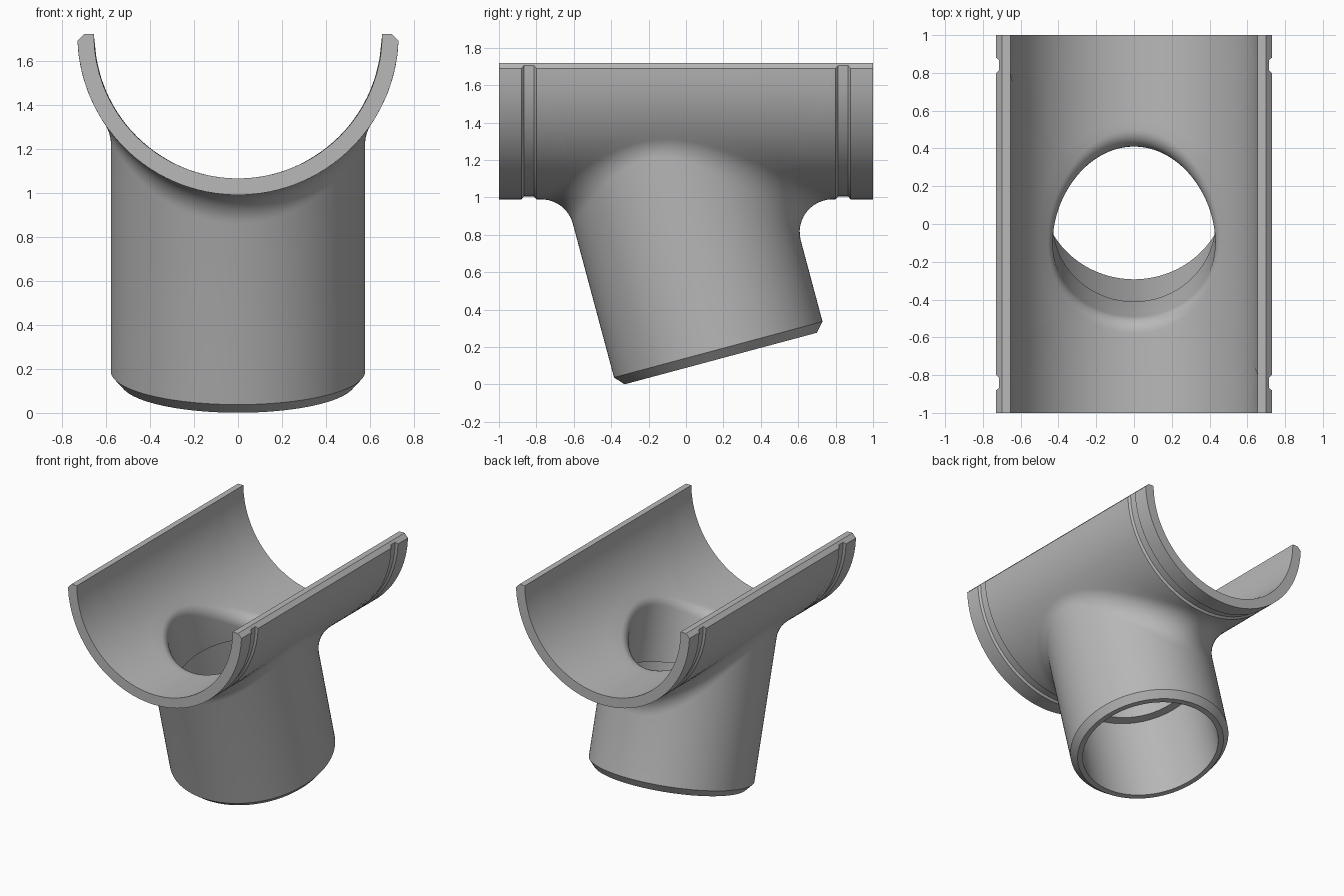
import bpy, bmesh
from math import sin, cos, asin, sqrt, pi, radians
from mathutils import Vector

if "Cube" in bpy.data.objects:
    bpy.data.objects.remove(bpy.data.objects["Cube"])

# Main dimensions
N = 192                        # points around the branch
AXIS_Z = 1.72                  # height of the half pipe axis
OUTER, INNER, LIP = 0.73, 0.655, 0.70
COLLAR_Y = 0.80                # where the grooved ends begin
TILT = radians(15)
BASE = Vector((0, 0.1725, 0.187))
SIDE = Vector((0, cos(TILT), sin(TILT)))
AXIS = Vector((0, -sin(TILT), cos(TILT)))
ANGLES = [2 * pi * i / N for i in range(N)]

bm = bmesh.new()


def spoke(a):
    return Vector((cos(a), 0, 0)) + SIDE * sin(a)


def ring(radius, along):
    return [BASE + spoke(a) * radius + AXIS * along for a in ANGLES]


def on_pipe(radius, theta, y):
    return Vector((radius * sin(theta), y, AXIS_Z - radius * cos(theta)))


def end_angle(radius):
    """Angle at which the pipe wall meets the chamfered top edge."""
    return pi / 2 - asin(max(0, radius - LIP) / radius)


def face(points):
    bm.faces.new([bm.verts.new(p) for p in points])


def skin(rows, closed):
    """Join rows of points with quads."""
    grid = [[bm.verts.new(p) for p in row] for row in rows]
    count = len(rows[0])
    for a, b in zip(grid, grid[1:]):
        for i in range(count if closed else count - 1):
            j = (i + 1) % count
            bm.faces.new((a[i], a[j], b[j], b[i]))


def fillet(branch_r, pipe_r, f, steps):
    """Rolling-ball blend rows, from the branch wall to the pipe wall."""
    columns = []
    for a in ANGLES:
        c = BASE + spoke(a) * (branch_r + f)
        z = AXIS_Z - sqrt((pipe_r + f) ** 2 - c.x ** 2)
        c += AXIS * ((z - c.z) / cos(TILT))
        to_branch = -spoke(a)
        to_pipe = Vector((-c.x, 0, AXIS_Z - c.z)).normalized()
        columns.append([c + f * to_branch.slerp(to_pipe, k / steps)
                        for k in range(steps + 1)])
    return [list(row) for row in zip(*columns)]


def square(a):
    m = max(abs(cos(a)), abs(sin(a)))
    return cos(a) / m, sin(a) / m


def spread(edge, radius, steps):
    """Rows on the pipe wall from the blend edge out to a rectangle."""
    rows = []
    for k in range(1, steps + 1):
        s = k / steps
        row = []
        for a, p in zip(ANGLES, edge):
            u, v = square(a)
            theta = asin(p.x / radius)
            row.append(on_pipe(radius,
                               theta + (u * end_angle(radius) - theta) * s,
                               p.y + (v * COLLAR_Y - p.y) * s))
        rows.append(row)
    return rows


# Middle of the saddle with the tilted branch, socket, ledge and bore
outside = fillet(0.577, OUTER, 0.175, 12)
inside = fillet(0.43, INNER, 0.09, 8)
outside += spread(outside[-1], OUTER, 8)
inside += spread(inside[-1], INNER, 8)
tube = [ring(0.577, 0), ring(0.533, -0.05), ring(0.495, -0.05),
        ring(0.495, 0.647), ring(0.43, 0.647)]
skin(outside[::-1] + tube + inside, True)

# Samples shared by the saddle middle, its top edges and its ends
samples = [square(pi * 3 / 4 - 2 * pi * i / N)[0] for i in range(N // 4 + 1)]


def top_edge(side, y):
    outer = on_pipe(OUTER, side * end_angle(OUTER), y)
    return [outer, Vector((side * LIP, y, AXIS_Z)),
            Vector((side * INNER, y, AXIS_Z))]


for side in (-1, 1):
    skin([top_edge(side, v * COLLAR_Y) for v in samples], False)

# Grooved ends
profile = [(INNER, COLLAR_Y), (INNER, 1), (OUTER, 1), (OUTER, 0.88),
           (0.715, 0.867), (0.715, 0.813), (OUTER, COLLAR_Y)]
for end in (-1, 1):
    skin([[on_pipe(r, u * end_angle(r), y * end) for u in samples]
          for r, y in profile], False)
    for side in (-1, 1):
        lip = [Vector((side * LIP, y * end, AXIS_Z)) for y in (COLLAR_Y, 1)]
        rim = [Vector((side * INNER, y * end, AXIS_Z)) for y in (1, COLLAR_Y)]
        wall = [on_pipe(r, side * end_angle(r), y * end)
                for r, y in profile[2:]]
        face(lip + wall)
        face(lip + rim)
        # Small corner closing the end face beside the chamfer
        face([rim[0], lip[1], wall[0]])

bmesh.ops.remove_doubles(bm, verts=bm.verts, dist=0.0002)
bmesh.ops.recalc_face_normals(bm, faces=bm.faces)

mesh = bpy.data.meshes.new("branch_saddle")
bm.to_mesh(mesh)
bm.free()
saddle = bpy.data.objects.new("branch_saddle", mesh)
bpy.context.collection.objects.link(saddle)

# Plain grey plastic
grey = bpy.data.materials.new("pipe_grey")
grey.use_nodes = True
grey.diffuse_color = (0.48, 0.48, 0.48, 1)
grey.node_tree.nodes["Principled BSDF"].inputs["Base Color"].default_value = (0.48, 0.48, 0.48, 1)
mesh.materials.append(grey)

bpy.context.view_layer.objects.active = saddle
saddle.select_set(True)
bpy.ops.object.shade_smooth_by_angle(angle=radians(30))
